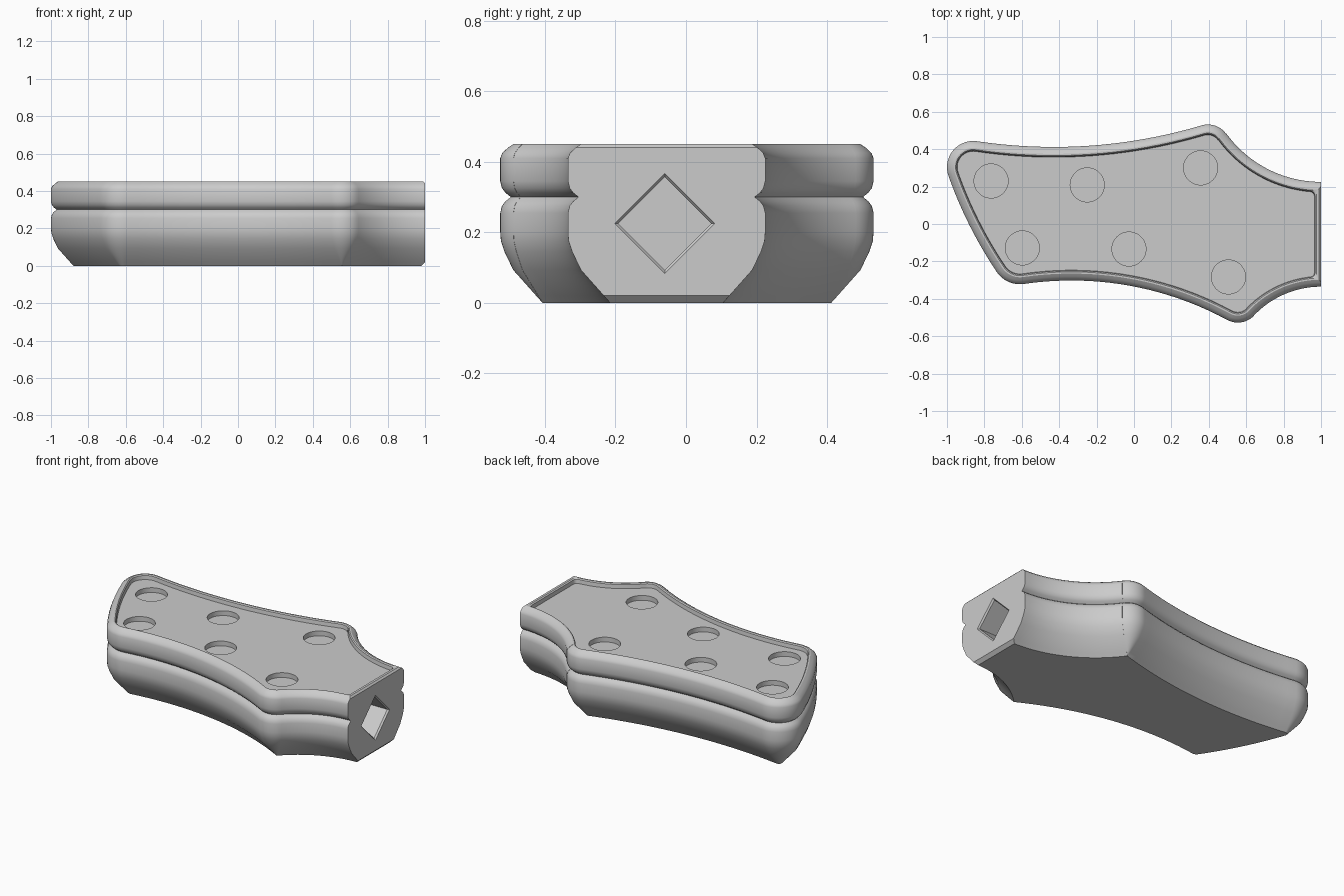
import bpy
import bmesh
import math
from mathutils import Vector

default_cube = bpy.data.objects.get("Cube")
if default_cube:
    bpy.data.objects.remove(default_cube, do_unlink=True)

# Rounded corners of the outline (centre, radius), counter-clockwise from the neck
CORNERS = [
    (Vector((0.395, 0.412)), 0.12),
    (Vector((-0.86, 0.304)), 0.14),
    (Vector((-0.61, -0.172)), 0.15),
    (Vector((0.555, -0.407)), 0.12),
]
# Side arc radii between the corners: positive bows inward, negative outward
SIDES = [2.77, -2.3, 1.75]
NECK_TOP, NECK_BOTTOM = 0.625, 0.494
HALF_NECK_TOP, HALF_NECK_BOTTOM = 0.225, -0.335


def angle(vector):
    return math.atan2(vector.y, vector.x)


def arc(centre, radius, start, end, steps):
    """Points along the shorter way round a circle."""
    sweep = (end - start + math.pi) % math.tau - math.pi
    points = []
    for i in range(steps + 1):
        a = start + sweep * i / steps
        points.append(centre + radius * Vector((math.cos(a), math.sin(a))))
    return points


def side_centre(first, second, radius):
    """Centre of the circle tangent to two corner circles."""
    (c1, r1), (c2, r2) = first, second
    d1, d2 = abs(radius + r1), abs(radius + r2)
    along = c2 - c1
    length = along.length
    along.normalize()
    outward = Vector((along.y, -along.x)) * math.copysign(1, radius)
    a = (d1 * d1 - d2 * d2 + length * length) / (2 * length)
    return c1 + along * a + outward * math.sqrt(d1 * d1 - a * a)


def outline(inset, end_x, rounding):
    """Outline moved inward, cut flat at end_x with rounded end corners."""
    top = Vector((1, HALF_NECK_TOP + NECK_TOP))
    bottom = Vector((1, HALF_NECK_BOTTOM - NECK_BOTTOM))
    links = [(top, NECK_TOP)]
    for i, radius in enumerate(SIDES):
        links.append((side_centre(CORNERS[i], CORNERS[i + 1], radius), radius))
    links.append((bottom, NECK_BOTTOM))

    points = []
    for i, (centre, radius) in enumerate(links):
        size = abs(radius + inset)
        stop = math.acos((end_x - rounding - 1) / size)
        start = -stop if i == 0 else angle(CORNERS[i - 1][0] - centre)
        end = stop if i == len(CORNERS) else angle(CORNERS[i][0] - centre)
        points += arc(centre, size, start, end, 20)
        if i < len(CORNERS):
            corner, corner_radius = CORNERS[i]
            turns = []
            for link, bow in links[i:i + 2]:
                turns.append(angle((link - corner) * math.copysign(1, bow)))
            points += arc(corner, max(corner_radius - inset, 0), *turns, 14)

    first, last = points[0].copy(), points[-1].copy()

    def end_corner(p, direction):
        tip = Vector((end_x, p.y))
        q = tip + Vector((0, direction * rounding))
        steps = [i / 6 for i in range(7)]
        return [p * (1 - t) ** 2 + tip * 2 * t * (1 - t) + q * t * t for t in steps]

    return points + end_corner(last, 1) + end_corner(first, -1)[::-1]


def loft(name, rings):
    """Closed mesh through equal-sized rings of 3D points."""
    bm = bmesh.new()
    rows = [[bm.verts.new(p) for p in ring] for ring in rings]
    count = len(rows[0])
    for low, high in zip(rows, rows[1:]):
        for i in range(count):
            j = (i + 1) % count
            bm.faces.new((low[i], low[j], high[j], high[i]))
    bm.faces.new(rows[0][::-1])
    bm.faces.new(rows[-1])
    bmesh.ops.remove_doubles(bm, verts=bm.verts, dist=0.0002)
    bmesh.ops.recalc_face_normals(bm, faces=bm.faces)
    mesh = bpy.data.meshes.new(name)
    bm.to_mesh(mesh)
    bm.free()
    obj = bpy.data.objects.new(name, mesh)
    bpy.context.collection.objects.link(obj)
    return obj


def cut(target, cutter):
    """Subtract a cutter and remove it."""
    cutter.hide_render = True
    modifier = target.modifiers.new("cut", "BOOLEAN")
    modifier.operation = "DIFFERENCE"
    modifier.solver = "EXACT"
    modifier.object = cutter
    bpy.context.view_layer.objects.active = target
    bpy.ops.object.modifier_apply(modifier=modifier.name)
    bpy.data.objects.remove(cutter, do_unlink=True)


# Body section: inset, height, neck end, end corner rounding
FLOOR = 0.42
SECTION = [
    (0.12, 0, 0.98, 0),
    (0.102, 0.02, 1, 0),
    (0.037, 0.093, 1, 0),
    (0.012, 0.145, 1, 0),
    (0.002, 0.175, 1, 0),
    (0, 0.2, 1, 0),
    (0, 0.255, 1, 0),
    (0.005, 0.275, 1, 0),
    (0.015, 0.288, 1, 0),
    (0.03, 0.3, 1, 0),
    (0.015, 0.312, 1, 0),
    (0.005, 0.325, 1, 0),
    (0, 0.345, 1, 0),
    (0, 0.41, 1, 0),
    (0.006, 0.425, 1, 0),
    (0.022, 0.44, 1, 0),
    (0.037, 0.45, 0.99, 0),
    # Raised lip and sunken top panel
    (0.046, 0.45, 0.975, 0.02),
    (0.052, 0.444, 0.968, 0.03),
    (0.055, FLOOR, 0.965, 0.03),
]
rings = []
for inset, z, end_x, rounding in SECTION:
    rings.append([(p.x, p.y, z) for p in outline(inset, end_x, rounding)])
body = loft("grip_body", rings)

# Round pockets in the top panel
POCKETS = [(-0.764, 0.23), (-0.25, 0.209), (0.356, 0.3),
           (-0.597, -0.128), (-0.027, -0.134), (0.505, -0.283)]
POCKET_DEPTH = 0.03
for x, y in POCKETS:
    bpy.ops.mesh.primitive_cylinder_add(
        vertices=48, radius=0.091, depth=0.2,
        location=(x, y, FLOOR - POCKET_DEPTH + 0.1))
    cut(body, bpy.context.object)

# Diamond socket in the neck end, with a chamfered mouth
socket_rings = []
for x, half in [(0.85, 0.132), (0.99, 0.132), (1.0, 0.142), (1.05, 0.192)]:
    socket_rings.append([(x, -0.06 + half * dy, 0.225 + half * dz)
                         for dy, dz in ((1, 0), (0, 1), (-1, 0), (0, -1))])
cut(body, loft("socket_cutter", socket_rings))

# Plain grey finish
grey = bpy.data.materials.new("plain_grey")
grey.use_nodes = True
colour = (0.6, 0.6, 0.6, 1)
grey.diffuse_color = colour
grey.node_tree.nodes["Principled BSDF"].inputs["Base Color"].default_value = colour
body.data.materials.clear()
body.data.materials.append(grey)
for polygon in body.data.polygons:
    polygon.material_index = 0

# Smooth curves, crisp edges
bpy.ops.object.select_all(action="DESELECT")
body.select_set(True)
bpy.context.view_layer.objects.active = body
bpy.ops.object.shade_smooth_by_angle(angle=math.radians(30))
